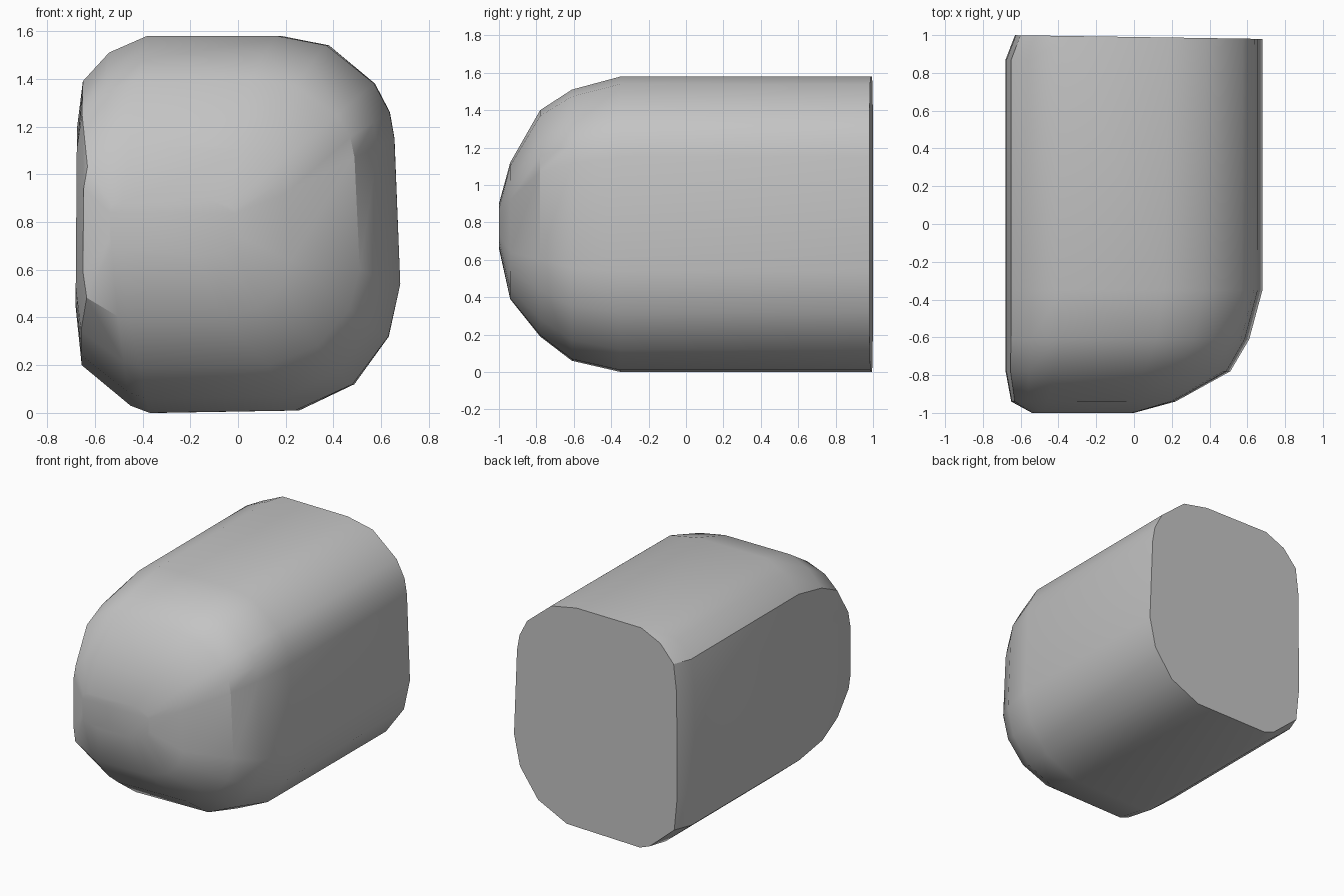
import bpy
import bmesh
import math

default_cube = bpy.data.objects.get("Cube")
if default_cube:
    bpy.data.objects.remove(default_cube, do_unlink=True)

# Full cross-section (x, z): tight chamfers on the -x side, rounder on +x
LEFT, RIGHT, BOTTOM, TOP = -0.68, 0.68, 0.0, 1.58
outline = [
    (-0.37, 0), (0.24, 0.01), (0.48, 0.12), (0.63, 0.32), (0.68, 0.54),
    (0.655, 1.15), (0.635, 1.26), (0.57, 1.38), (0.37, 1.54), (0.16, 1.58),
    (-0.38, 1.58), (-0.54, 1.51), (-0.65, 1.39), (-0.675, 1.19),
    (-0.68, 0.44), (-0.655, 0.2), (-0.45, 0.03),
]

# Stations along the body: y, then the box the cross-section is fitted into
stations = [
    (0.87, LEFT, RIGHT, BOTTOM, TOP),
    (-0.35, LEFT, RIGHT, BOTTOM, TOP),
    (-0.61, LEFT, 0.61, 0.06, 1.51),
    (-0.78, LEFT, 0.51, 0.19, 1.40),
    (-0.94, -0.65, 0.22, 0.39, 1.12),
    (-1.0, -0.54, 0.0, 0.66, 0.90),
]


def fit(value, low, high, new_low, new_high):
    return new_low + (value - low) / (high - low) * (new_high - new_low)


def add_ring(bm, y, left, right, bottom, top, tilt=0.0):
    for x, z in outline:
        px = fit(x, LEFT, RIGHT, left, right)
        pz = fit(z, BOTTOM, TOP, bottom, top)
        bm.verts.new((px, y - tilt * px, pz))


def make_material(name, color):
    material = bpy.data.materials.new(name)
    material.use_nodes = True
    material.diffuse_color = color
    material.node_tree.nodes["Principled BSDF"].inputs["Base Color"].default_value = color
    return material


# Faceted body: hull around all the rings, with a slightly tilted flat back
bm = bmesh.new()
for station in stations:
    add_ring(bm, *station)
add_ring(bm, 0.99, -0.63, RIGHT, BOTTOM, TOP, tilt=0.015)

hull = bmesh.ops.convex_hull(bm, input=bm.verts[:])
loose = {g for g in hull["geom_interior"] + hull["geom_unused"]
         if isinstance(g, bmesh.types.BMVert)}
bmesh.ops.delete(bm, geom=list(loose), context="VERTS")
bmesh.ops.dissolve_limit(bm, angle_limit=math.radians(2),
                         verts=bm.verts[:], edges=bm.edges[:])
bmesh.ops.recalc_face_normals(bm, faces=bm.faces[:])

mesh = bpy.data.meshes.new("rounded_body")
bm.to_mesh(mesh)
bm.free()
body = bpy.data.objects.new("rounded_body", mesh)
bpy.context.collection.objects.link(body)
mesh.materials.append(make_material("plain grey", (0.55, 0.55, 0.55, 1.0)))

bpy.ops.object.select_all(action="DESELECT")
body.select_set(True)
bpy.context.view_layer.objects.active = body
bpy.ops.object.shade_smooth_by_angle(angle=math.radians(30))
